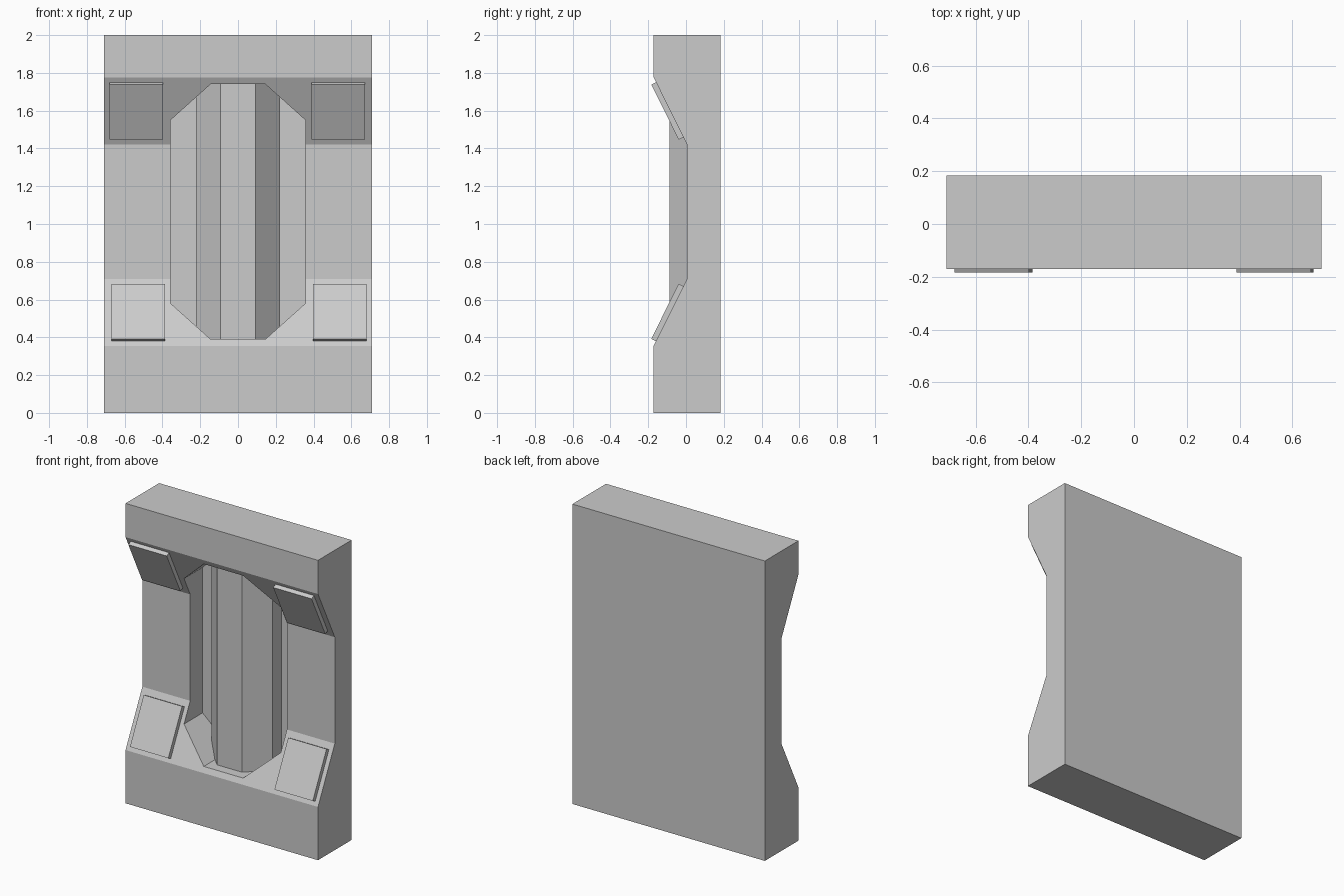
import bpy, bmesh, math

if "Cube" in bpy.data.objects:
    bpy.data.objects.remove(bpy.data.objects["Cube"])


def prism(name, outline, a, b, place):
    """Solid from a closed 2D outline; place(u, v, depth) returns a 3D point."""
    bm = bmesh.new()
    near = [bm.verts.new(place(u, v, a)) for u, v in outline]
    far = [bm.verts.new(place(u, v, b)) for u, v in outline]
    bm.faces.new(near)
    bm.faces.new(far)
    n = len(outline)
    for i in range(n):
        j = (i + 1) % n
        bm.faces.new((near[i], near[j], far[j], far[i]))
    bmesh.ops.recalc_face_normals(bm, faces=bm.faces[:])
    mesh = bpy.data.meshes.new(name)
    bm.to_mesh(mesh)
    bm.free()
    obj = bpy.data.objects.new(name, mesh)
    bpy.context.collection.objects.link(obj)
    return obj


def boolean(obj, cutter, operation):
    mod = obj.modifiers.new("cut", 'BOOLEAN')
    mod.object = cutter
    mod.operation = operation
    mod.solver = 'EXACT'
    bpy.context.view_layer.objects.active = obj
    bpy.ops.object.modifier_apply(modifier=mod.name)


# Wall panel: side profile with a sloped trough across the front
profile = [(0.183, 0), (-0.171, 0), (-0.171, 0.355), (0.006, 0.71),
           (0.006, 1.42), (-0.171, 1.775), (-0.171, 2), (0.183, 2)]
panel = prism("wall_panel", profile, -0.71, 0.71, lambda y, z, x: (x, y, z))

# Elongated octagonal recess
MID = 1.065
quarter = [(0.357, 0.485), (0.145, 0.675)]
half = quarter + [(-x, z) for x, z in reversed(quarter)]
octagon = [(x, MID + z) for x, z in half] + [(-x, MID - z) for x, z in half]
FLOOR = 0.137
cutter = prism("recess_cutter", octagon, -0.5, FLOOR, lambda x, z, y: (x, y, z))
boolean(panel, cutter, 'DIFFERENCE')

# Eight-sided column, trimmed to the recess walls
R = 0.242
ring = [(R * math.cos(math.radians(22.5 + 45 * i)),
         0.135 + R * math.sin(math.radians(22.5 + 45 * i))) for i in range(8)]
column = prism("column", ring, 0.2, 1.9, lambda x, y, z: (x, y, z))
boolean(column, cutter, 'INTERSECT')
bpy.data.objects.remove(cutter)

# Four thin pads lying on the slopes
tilt = math.atan2(0.177, 0.355)
for label, side, x in (("upper_left", 1, -0.539), ("upper_right", 1, 0.53),
                       ("lower_left", -1, -0.527), ("lower_right", -1, 0.539)):
    bpy.ops.mesh.primitive_cube_add(size=1, location=(x, -0.098, MID + side * 0.534),
                                    rotation=(side * tilt, 0, 0))
    pad = bpy.context.object
    pad.name = label + "_pad"
    pad.scale = (0.283, 0.03, 0.325)
